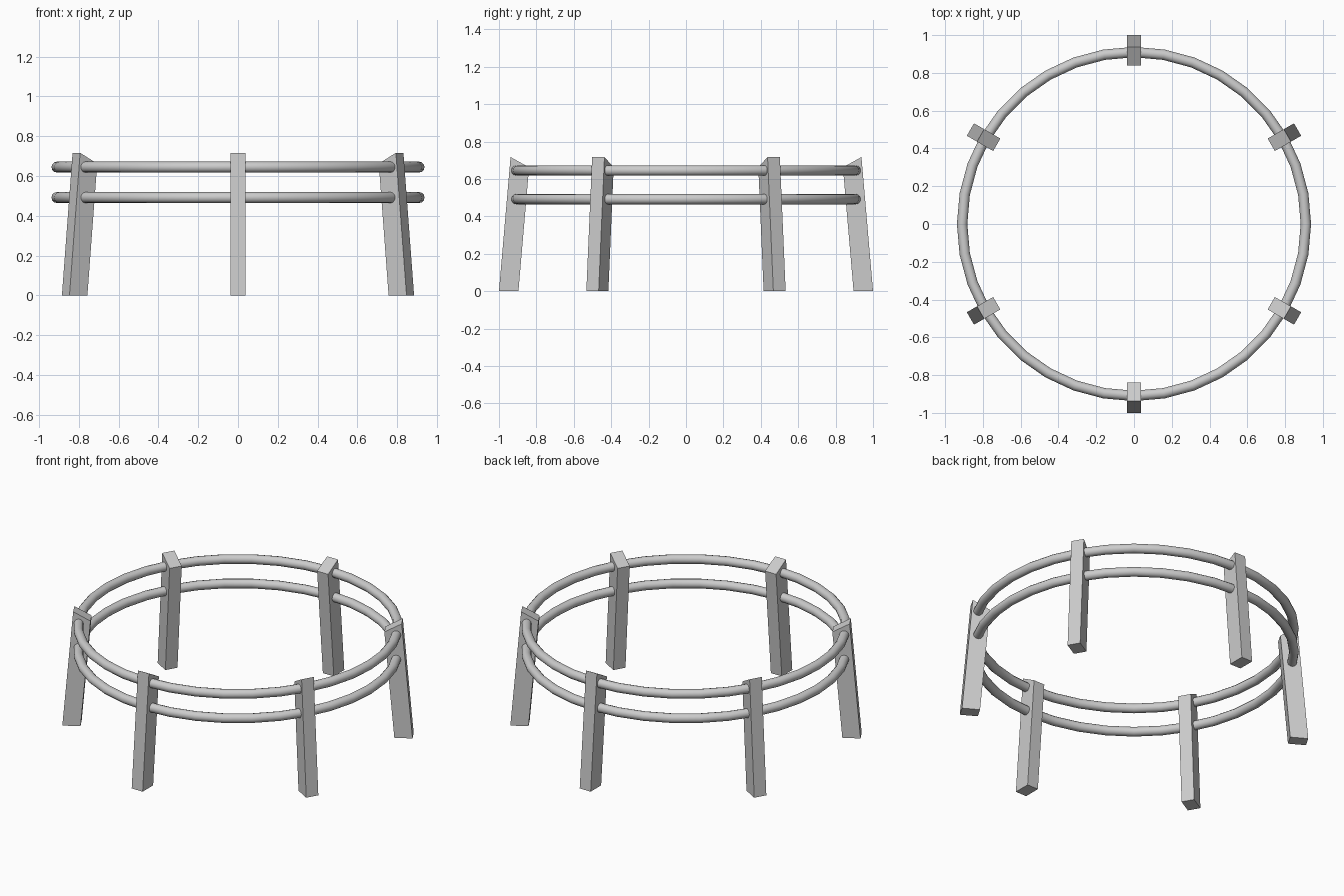
import bpy, bmesh
from math import pi
from mathutils import Matrix

if "Cube" in bpy.data.objects:
    bpy.data.objects.remove(bpy.data.objects["Cube"])

LEG_HALF_WIDTH = 0.038
# Leaning leg side profile: (radius, height)
LEG_PROFILE = [(0.896, 0), (1.0, 0), (0.938, 0.717), (0.839, 0.662)]


def add_leg(index):
    bm = bmesh.new()
    face = bm.faces.new([bm.verts.new((r, -LEG_HALF_WIDTH, z)) for r, z in LEG_PROFILE])
    ext = bmesh.ops.extrude_face_region(bm, geom=[face])
    verts = [v for v in ext["geom"] if isinstance(v, bmesh.types.BMVert)]
    bmesh.ops.translate(bm, verts=verts, vec=(0, 2 * LEG_HALF_WIDTH, 0))
    bmesh.ops.recalc_face_normals(bm, faces=bm.faces)
    bm.transform(Matrix.Rotation(pi / 6 + index * pi / 3, 4, 'Z'))
    mesh = bpy.data.meshes.new(f"leg_{index + 1}")
    bm.to_mesh(mesh)
    bm.free()
    bpy.context.collection.objects.link(bpy.data.objects.new(mesh.name, mesh))


def add_rail(name, z):
    bpy.ops.mesh.primitive_torus_add(major_radius=0.91, minor_radius=0.0275,
                                     major_segments=36, minor_segments=12,
                                     location=(0, 0, z))
    bpy.context.object.name = name
    bpy.ops.object.shade_smooth_by_angle(angle=pi / 4)


# Six legs spaced evenly around the circle
for i in range(6):
    add_leg(i)

# Two round rails running through the legs
add_rail("upper_rail", 0.645)
add_rail("lower_rail", 0.492)
